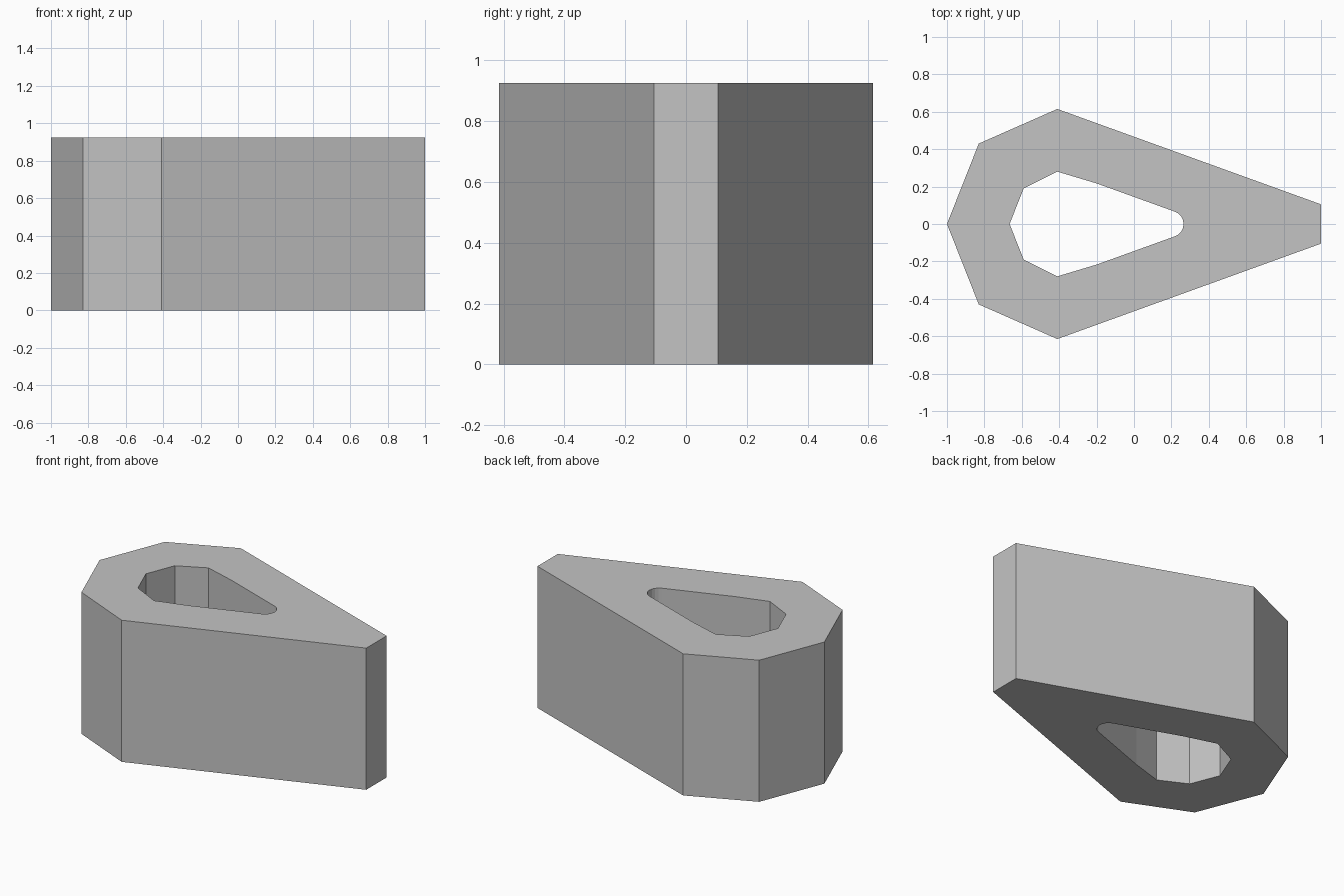
import bpy, bmesh, math

HEIGHT = 0.925

cube = bpy.data.objects.get("Cube")
if cube:
    bpy.data.objects.remove(cube, do_unlink=True)


def mirrored(half):
    """Close a half outline by mirroring it across the x axis."""
    return half + [(x, -y) for x, y in reversed(half) if abs(y) > 1e-5]


def add_loop(bm, points):
    verts = [bm.verts.new((x, y, 0)) for x, y in points]
    return [bm.edges.new((a, b)) for a, b in zip(verts, verts[1:] + verts[:1])]


# Outer wedge outline
outer = mirrored([(-1, 0), (-0.83, 0.43), (-0.41, 0.615), (1, 0.105)])

# Through hole with a rounded narrow end
tip_x, tip_r, steps = 0.195, 0.07, 4
arc = []
for i in range(steps + 1):
    angle = math.radians(70) * (1 - i / steps)
    arc.append((tip_x + tip_r * math.cos(angle), tip_r * math.sin(angle)))
inner = mirrored([(-0.665, 0), (-0.59, 0.19), (-0.41, 0.28), (-0.2, 0.217)] + arc)

# Fill the ring and extrude it into a solid block
bm = bmesh.new()
edges = add_loop(bm, outer) + add_loop(bm, inner)
bmesh.ops.triangle_fill(bm, edges=edges, use_beauty=True, use_dissolve=False)
result = bmesh.ops.extrude_face_region(bm, geom=bm.faces[:], use_keep_orig=True)
top = [v for v in result["geom"] if isinstance(v, bmesh.types.BMVert)]
bmesh.ops.translate(bm, verts=top, vec=(0, 0, HEIGHT))
bmesh.ops.recalc_face_normals(bm, faces=bm.faces[:])
mesh = bpy.data.meshes.new("wedge_block")
bm.to_mesh(mesh)
bm.free()

block = bpy.data.objects.new("wedge_block", mesh)
bpy.context.collection.objects.link(block)

# Plain grey material
grey = bpy.data.materials.new("plain_grey")
grey.use_nodes = True
color = (0.55, 0.55, 0.55, 1)
grey.diffuse_color = color
grey.node_tree.nodes["Principled BSDF"].inputs["Base Color"].default_value = color
mesh.materials.append(grey)
